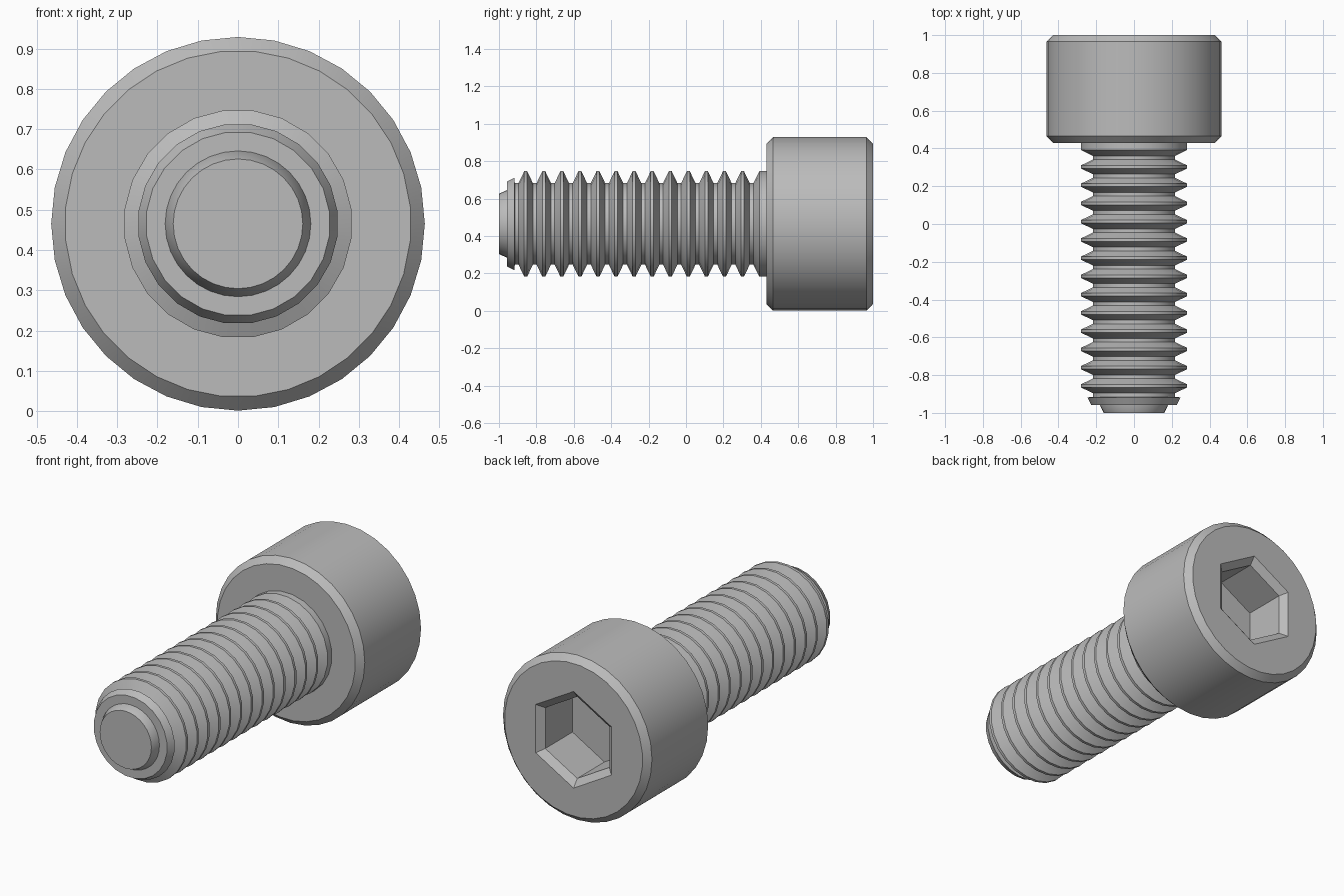
import bpy, bmesh, math

cube = bpy.data.objects.get("Cube")
if cube:
    bpy.data.objects.remove(cube)

AXIS_Z = 0.465
HALF = 0.5  # ring turned by half a segment

steel = bpy.data.materials.new("grey steel")
steel.use_nodes = True
grey = (0.5, 0.5, 0.5, 1)
steel.diffuse_color = grey
steel.node_tree.nodes["Principled BSDF"].inputs["Base Color"].default_value = grey


def stitch(bm, a, b, turn_a, turn_b):
    """Join two rings, with quads if they line up and triangles otherwise."""
    na, nb = len(a), len(b)
    if na == nb and turn_a == turn_b:
        for i in range(na):
            j = (i + 1) % na
            bm.faces.new((a[i], a[j], b[j], b[i]))
        return
    i = j = 0
    while i < na or j < nb:
        next_a, next_b = (i + 1 + turn_a) / na, (j + 1 + turn_b) / nb
        if j >= nb or (i < na and next_a <= next_b):
            bm.faces.new((a[i % na], a[(i + 1) % na], b[j % nb]))
            i += 1
        else:
            bm.faces.new((a[i % na], b[(j + 1) % nb], b[j % nb]))
            j += 1


def turned_part(name, rings):
    """Closed solid along y from rings of (y, radius, sides, turn)."""
    bm = bmesh.new()
    loops = []
    for y, r, sides, turn in rings:
        angles = [2 * math.pi * (k + turn) / sides for k in range(sides)]
        loops.append([bm.verts.new((r * math.sin(t), y, AXIS_Z + r * math.cos(t)))
                      for t in angles])
    for k in range(len(rings) - 1):
        stitch(bm, loops[k], loops[k + 1], rings[k][3], rings[k + 1][3])
    bm.faces.new(loops[0])
    bm.faces.new(loops[-1])
    bmesh.ops.recalc_face_normals(bm, faces=bm.faces)
    mesh = bpy.data.meshes.new(name)
    bm.to_mesh(mesh)
    bm.free()
    mesh.materials.append(steel)
    obj = bpy.data.objects.new(name, mesh)
    bpy.context.collection.objects.link(obj)
    bpy.ops.object.select_all(action='DESELECT')
    obj.select_set(True)
    bpy.context.view_layer.objects.active = obj
    bpy.ops.object.shade_smooth_by_angle(angle=math.radians(28))
    return obj


# Chamfered cylindrical head with a bevelled hexagonal socket in its back
turned_part("head", [
    (0.43, 0.43, 32, HALF), (0.465, 0.464, 32, 0),
    (0.965, 0.464, 32, 0), (1.0, 0.43, 32, HALF),
    (1.0, 0.272, 6, 0), (0.967, 0.23, 6, 0), (0.725, 0.23, 6, 0),
])

# Threaded shank: evenly spaced ridges, then a plain collar under the head
CRESTS, PITCH, FIRST = 13, 0.0966, -0.857
profile = [(-0.957, 0.229), (-0.918, 0.249)]
for k in range(CRESTS + 1):
    root = FIRST + (k - 0.5) * PITCH
    profile += [(root - 0.01, 0.22), (root + 0.01, 0.22)]
    if k < CRESTS:
        crest = FIRST + k * PITCH
        profile += [(crest - 0.008, 0.284), (crest + 0.008, 0.284)]
profile += [(0.392, 0.284), (0.45, 0.284)]
turned_part("threaded_shank", [(y, r, 24, HALF) for y, r in profile])

# Short tapered point at the end of the shank
turned_part("tip", [(y, r, 32, 0) for y, r in
                    [(-1.0, 0.161), (-0.957, 0.181), (-0.93, 0.181)]])
